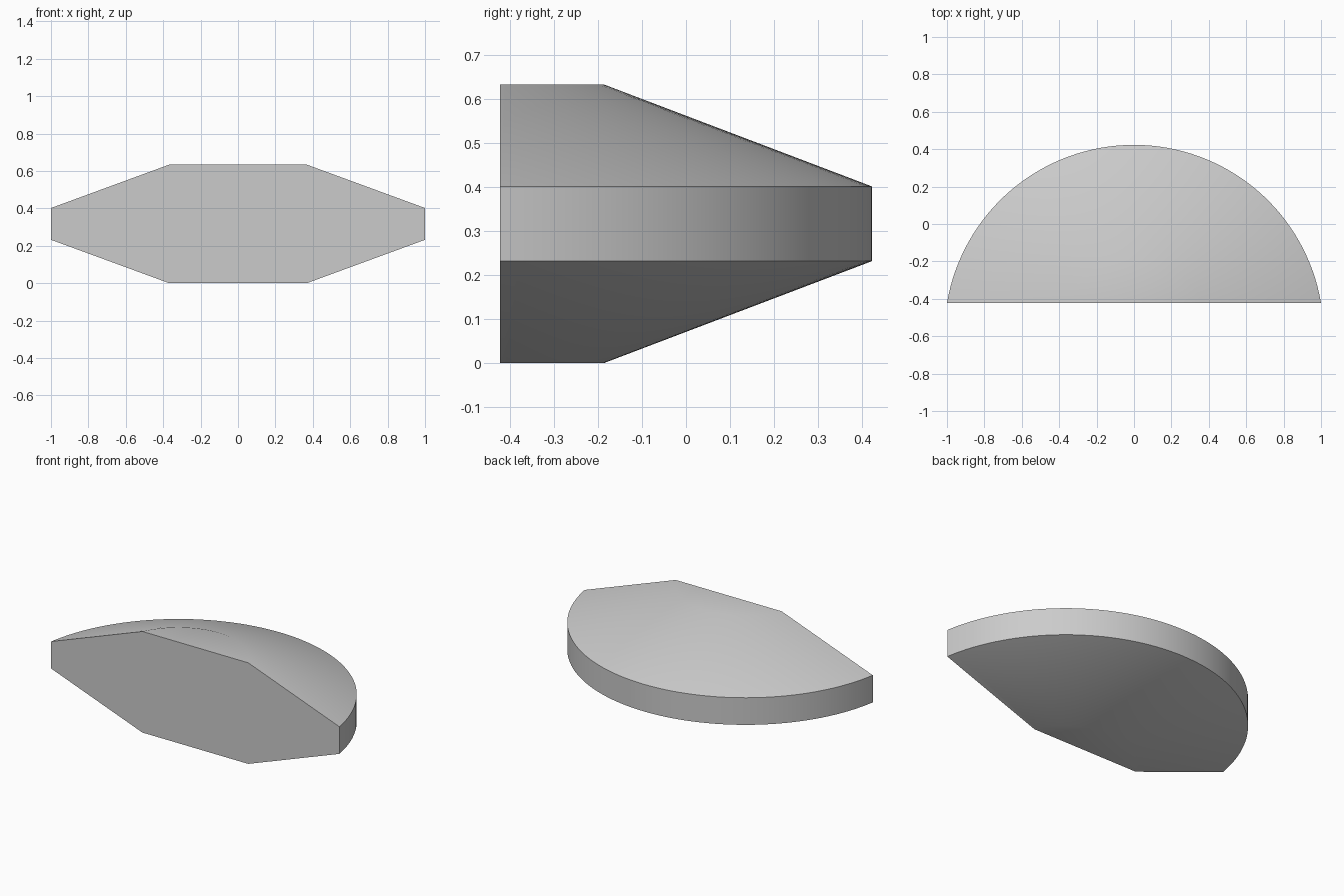
import bpy
import bmesh
from math import sin, cos, acos

if "Cube" in bpy.data.objects:
    bpy.data.objects.remove(bpy.data.objects["Cube"], do_unlink=True)

HALF_DEPTH = 0.423   # flat front at -y, rim at +y
CENTRE_Y = -0.591    # axis of the disc, hidden ahead of the flat front
STEPS = 64
RIM, HUB = 1.014, 0.404
PROFILE = [(HUB, 0.0), (RIM, 0.232), (RIM, 0.402), (HUB, 0.634)]

grey = bpy.data.materials.new("plain grey")
grey.use_nodes = True
colour = (0.6, 0.6, 0.6, 1)
grey.diffuse_color = colour
grey.node_tree.nodes["Principled BSDF"].inputs["Base Color"].default_value = colour


def arc(bm, radius, z):
    """Part circle whose two ends lie on the flat front."""
    half = acos((-HALF_DEPTH - CENTRE_Y) / radius)
    angles = [half - 2 * half * i / STEPS for i in range(STEPS + 1)]
    return [bm.verts.new((radius * sin(a), CENTRE_Y + radius * cos(a), z))
            for a in angles]


# Bevelled disc segment: cones and rim between arcs, then flat caps and front
bm = bmesh.new()
rings = [arc(bm, r, z) for r, z in PROFILE]
for low, high in zip(rings, rings[1:]):
    for i in range(STEPS):
        bm.faces.new((low[i], low[i + 1], high[i + 1], high[i]))
bm.faces.new(rings[0])
bm.faces.new(rings[-1])
bm.faces.new([r[0] for r in rings] + [r[-1] for r in reversed(rings)])
bmesh.ops.recalc_face_normals(bm, faces=bm.faces)

mesh = bpy.data.meshes.new("half_disc_body")
bm.to_mesh(mesh)
bm.free()
mesh.materials.append(grey)
body = bpy.data.objects.new("half_disc_body", mesh)
bpy.context.collection.objects.link(body)

# Soft hub edges, crisp rim and front
bpy.ops.object.select_all(action="DESELECT")
body.select_set(True)
bpy.context.view_layer.objects.active = body
bpy.ops.object.shade_smooth_by_angle(angle=0.52)
